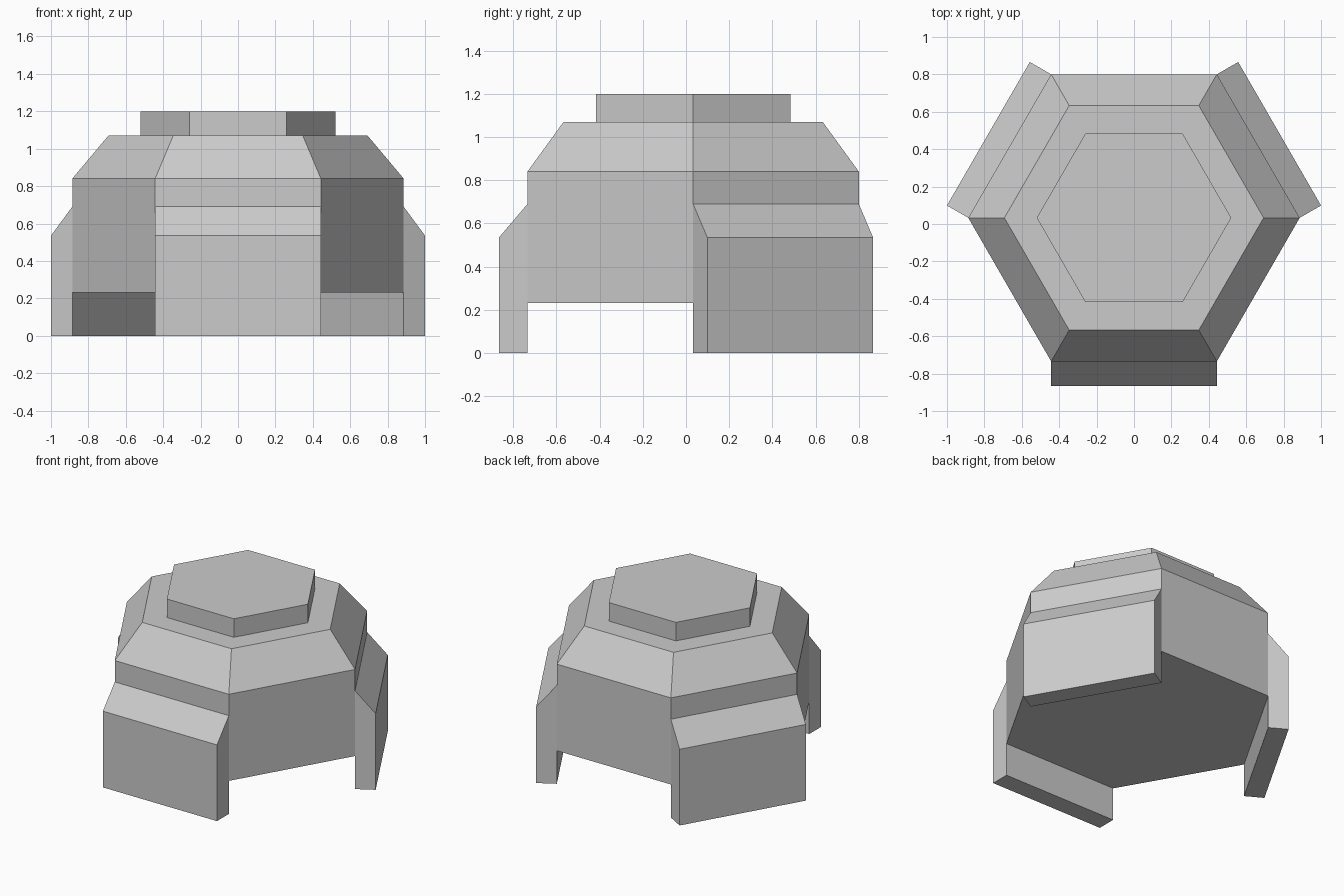
import bpy
import bmesh
from math import cos, sin, radians

if "Cube" in bpy.data.objects:
    bpy.data.objects.remove(bpy.data.objects["Cube"])

CY = 0.033            # y of the hexagon centre
R = 0.886             # body corner radius
APOTHEM = R * cos(radians(30))


def finish(name, bm):
    bmesh.ops.recalc_face_normals(bm, faces=bm.faces)
    mesh = bpy.data.meshes.new(name)
    bm.to_mesh(mesh)
    bm.free()
    obj = bpy.data.objects.new(name, mesh)
    bpy.context.collection.objects.link(obj)
    obj.location.y = CY
    return obj


def loft(name, rings):
    """Closed skin through a list of vertex-position rings."""
    bm = bmesh.new()
    loops = [[bm.verts.new(p) for p in ring] for ring in rings]
    n = len(loops[0])
    for a, b in zip(loops, loops[1:]):
        for i in range(n):
            j = (i + 1) % n
            bm.faces.new((a[i], a[j], b[j], b[i]))
    bm.faces.new(loops[0])
    bm.faces.new(loops[-1])
    return finish(name, bm)


def hexagon(radius, z):
    return [(radius * cos(radians(60 * i)), radius * sin(radians(60 * i)), z)
            for i in range(6)]


# Hexagonal body: upright wall, sloped shoulder, flat ledge, raised top plate
loft("hexagonal_body", [hexagon(r, z) for r, z in
     [(R, 0.232), (R, 0.84), (0.693, 1.07), (0.52, 1.07), (0.52, 1.2)]])

# Three legs: slanted-top slabs on alternate walls of the body
profile = [(APOTHEM, 0), (0.899, 0), (0.899, 0.535), (APOTHEM, 0.69)]
for name, angle in (("front_leg", -90), ("right_leg", 30), ("left_leg", 150)):
    leg = loft(name, [[(d, side * R / 2, z) for d, z in profile]
                      for side in (-1, 1)])
    leg.rotation_euler.z = radians(angle)
